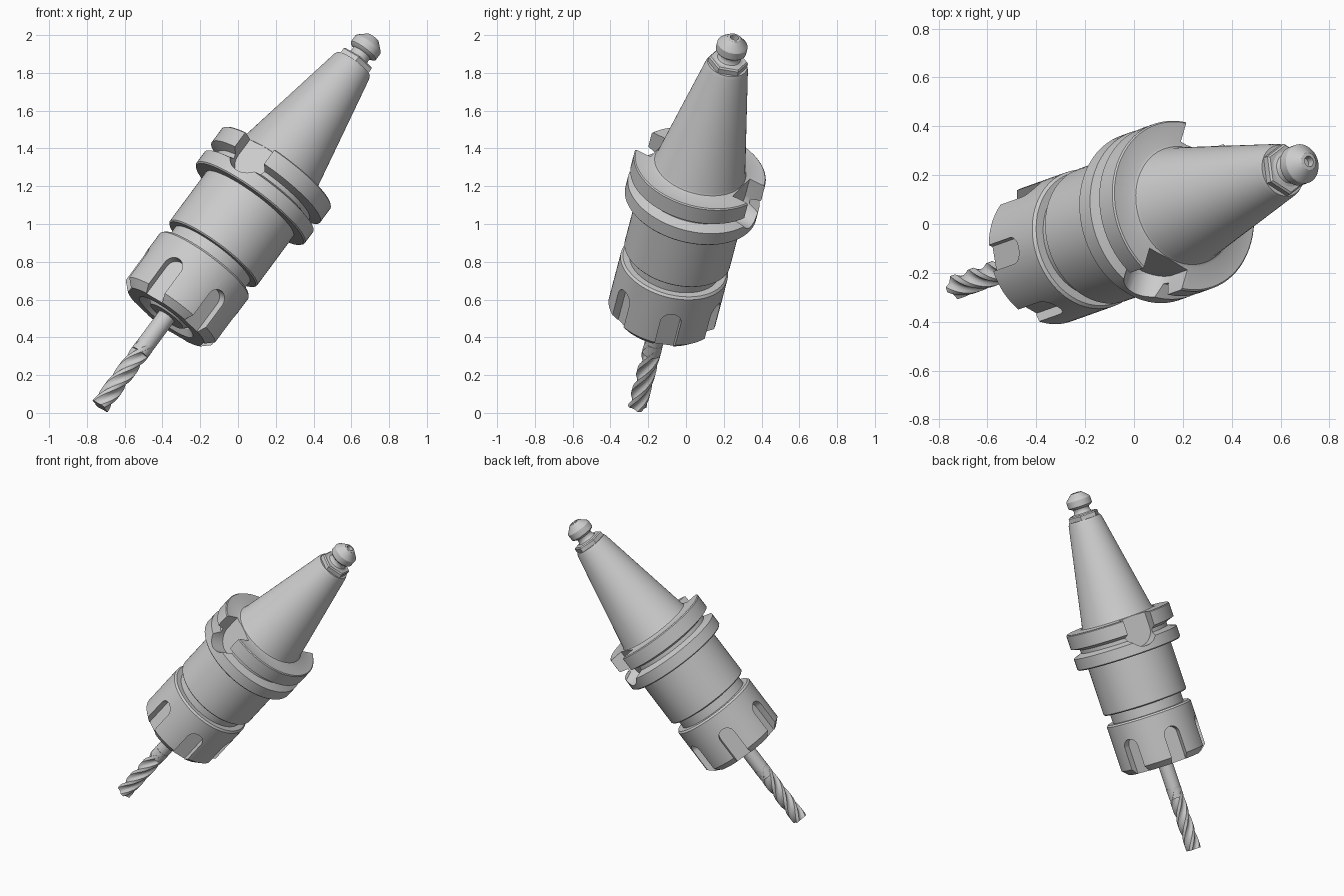
import bpy, bmesh, math
from mathutils import Vector, Matrix

if "Cube" in bpy.data.objects:
    bpy.data.objects.remove(bpy.data.objects["Cube"])

# Tilted frame: local z runs along the tool axis from cutter tip to pull stud
TIP = Vector((-0.73, -0.258, 0.035))
AXIS = Vector((0.582, 0.207, 0.786)).normalized()
FRONT = (Vector((0, -1, 0)) + AXIS * AXIS.y).normalized()
SIDE = AXIS.cross(FRONT)
FRAME = Matrix.Translation(TIP) @ Matrix((FRONT, SIDE, AXIS)).transposed().to_4x4()
SLOT_ANGLE = math.radians(-27)


def make(name, bm):
    bmesh.ops.recalc_face_normals(bm, faces=bm.faces)
    me = bpy.data.meshes.new(name)
    bm.to_mesh(me)
    bm.free()
    ob = bpy.data.objects.new(name, me)
    bpy.context.collection.objects.link(ob)
    return ob


def loft(bm, rings):
    """Skin rings of coordinates and cap both ends."""
    rows = [[bm.verts.new(p) for p in ring] for ring in rings]
    n = len(rows[0])
    for a, b in zip(rows, rows[1:]):
        for i in range(n):
            j = (i + 1) % n
            bm.faces.new((a[i], a[j], b[j], b[i]))
    bm.faces.new(rows[0][::-1])
    bm.faces.new(rows[-1])


def turned(name, profile, sides=72):
    """Solid of revolution from (radius, height) pairs."""
    bm = bmesh.new()
    loft(bm, [[(r * math.cos(2 * math.pi * i / sides),
                r * math.sin(2 * math.pi * i / sides), z) for i in range(sides)]
              for r, z in profile])
    return make(name, bm)


def cut_slots(ob, count, half, z_round, z_open, floor):
    """Cut U-shaped slots around the axis, down to a flat floor."""
    sign = 1 if z_round > z_open else -1
    outline = [(-half, z_open), (half, z_open)]
    outline += [(half * math.cos(math.pi * k / 16), z_round + sign * half * math.sin(math.pi * k / 16))
                for k in range(17)]
    for k in range(count):
        bm = bmesh.new()
        loft(bm, [[(x, y, z) for y, z in outline] for x in (floor, 0.6)])
        bm.transform(Matrix.Rotation(SLOT_ANGLE + 2 * math.pi * k / count, 4, 'Z'))
        cutter = make("slot_cutter", bm)
        cutter.hide_render = True
        mod = ob.modifiers.new("slot", 'BOOLEAN')
        mod.operation = 'DIFFERENCE'
        mod.solver = 'EXACT'
        mod.object = cutter
        bpy.context.view_layer.objects.active = ob
        bpy.ops.object.modifier_apply(modifier=mod.name)
        bpy.data.objects.remove(cutter)


# Taper, grooved flange, body and neck in one turned piece
holder = turned("holder_body", [
    (0.245, 0.90), (0.245, 1.023), (0.28, 1.023), (0.287, 1.03), (0.287, 1.361),
    (0.35, 1.361), (0.357, 1.368), (0.357, 1.443), (0.30, 1.463), (0.30, 1.488),
    (0.357, 1.508), (0.357, 1.600), (0.351, 1.606), (0.258, 1.606), (0.247, 1.611),
    (0.241, 1.622), (0.115, 2.285), (0.107, 2.303)])
cut_slots(holder, 2, 0.1, 1.50, 1.75, 0.25)

# Clamping nut with recessed mouth and six wrench slots
nut = turned("clamping_nut", [
    (0.13, 0.66), (0.14, 0.63), (0.175, 0.60), (0.25, 0.60), (0.291, 0.64),
    (0.291, 0.945), (0.28, 0.957), (0.20, 0.957)])
cut_slots(nut, 6, 0.055, 0.785, 0.45, 0.238)

# Collet face around the shank
collet = turned("collet", [(0.055, 0.605), (0.105, 0.605), (0.125, 0.625), (0.125, 0.70)])

# Pull stud: hexagonal collar, then waisted neck and bored head
collar = turned("stud_collar", [(0.106, 2.295), (0.106, 2.33), (0.098, 2.338)], 6)
stud = turned("pull_stud", [
    (0.075, 2.33), (0.075, 2.338), (0.062, 2.343), (0.055, 2.354), (0.053, 2.37),
    (0.056, 2.378), (0.077, 2.388), (0.082, 2.394), (0.082, 2.436), (0.077, 2.444),
    (0.036, 2.482), (0.022, 2.484), (0.022, 2.45)], 48)

# Cutter: plain shank, then a four-flute right-hand helix
shank = turned("cutter_shank", [(0.049, 0.36), (0.049, 0.68)], 40)


def flute_ring(z):
    depth = 0.015 * min(1, max(0, (0.43 - z) / 0.07))
    ring = []
    for i in range(40):
        phase = (i % 10) / 10
        dip = math.sin(math.pi * (phase - 0.3) / 0.7) ** 0.7 if phase > 0.3 else 0
        a = 2 * math.pi * i / 40 + 12 * z
        r = 0.05 - depth * dip
        ring.append((r * math.cos(a), r * math.sin(a), z))
    return ring


bm = bmesh.new()
loft(bm, [flute_ring(0.43 * k / 70) for k in range(71)])
flutes = make("cutter_flutes", bm)

# Place every part in the tilted frame and shade
for ob in (holder, nut, collet, collar, stud, shank, flutes):
    ob.matrix_world = FRAME
    bpy.ops.object.select_all(action='DESELECT')
    ob.select_set(True)
    bpy.context.view_layer.objects.active = ob
    bpy.ops.object.shade_smooth_by_angle(angle=math.radians(28))
